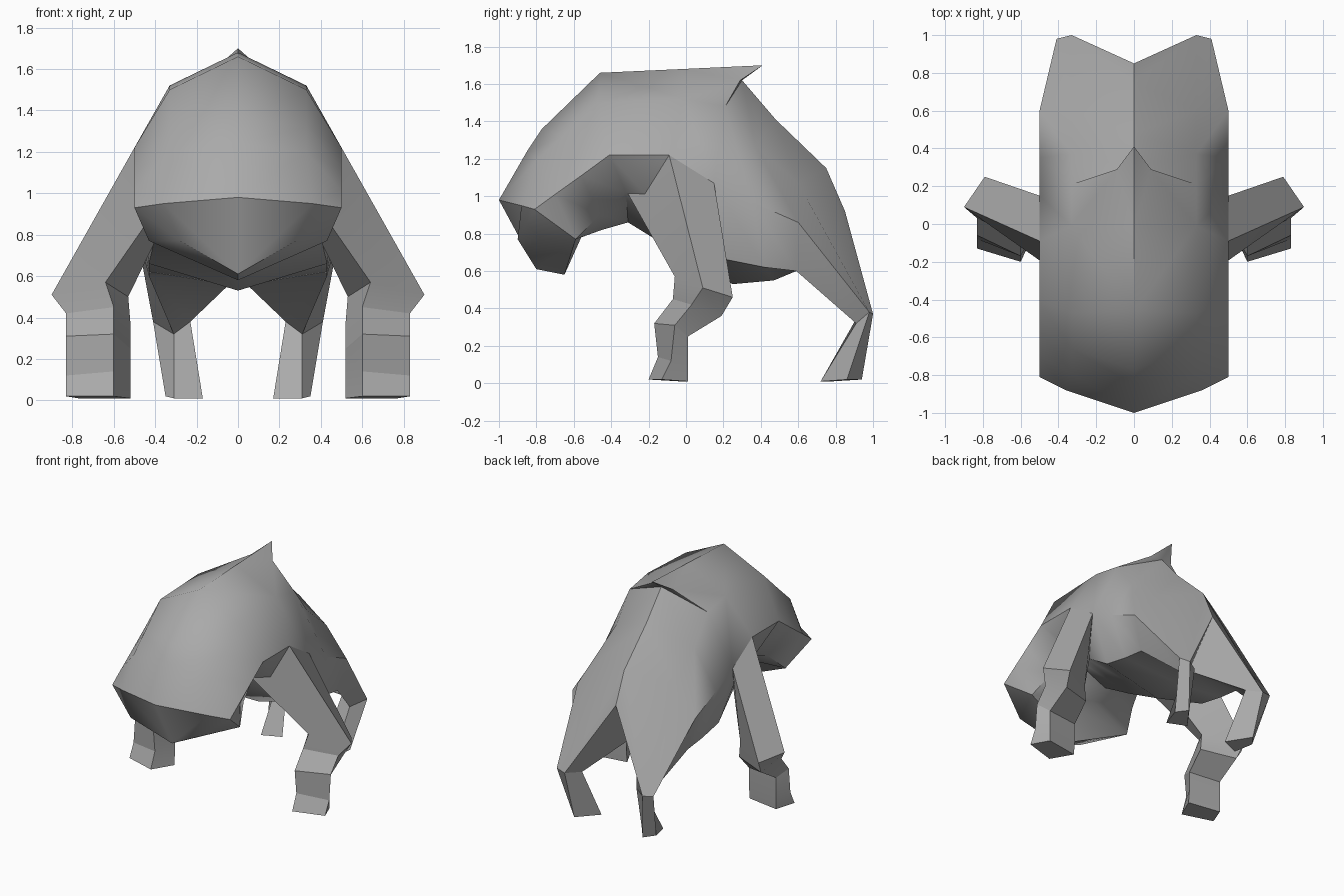
import bpy
import bmesh
import math

# Remove the default cube only
default_cube = bpy.data.objects.get("Cube")
if default_cube:
    bpy.data.objects.remove(default_cube, do_unlink=True)

# Single hide colour
hide = bpy.data.materials.new("grey_hide")
hide.use_nodes = True
grey = (0.4, 0.4, 0.4, 1)
hide.diffuse_color = grey
hide.node_tree.nodes["Principled BSDF"].inputs["Base Color"].default_value = grey


def build(name, polygons, mirrored=False, side=1, crease=45):
    """Make one object from polygons given as point loops, welding shared points."""
    bm = bmesh.new()
    for polygon in polygons:
        corners = []
        for point in polygon:
            if point not in corners:
                corners.append(point)
        if len(corners) > 2:
            bm.faces.new([bm.verts.new((side * x, y, z)) for x, y, z in corners])
    bmesh.ops.remove_doubles(bm, verts=bm.verts[:], dist=0.001)
    if mirrored:
        geometry = bm.verts[:] + bm.edges[:] + bm.faces[:]
        bmesh.ops.mirror(bm, geom=geometry, axis='X', merge_dist=0.001)
    bmesh.ops.recalc_face_normals(bm, faces=bm.faces[:])
    mesh = bpy.data.meshes.new(name)
    bm.to_mesh(mesh)
    bm.free()
    mesh.materials.append(hide)
    obj = bpy.data.objects.new(name, mesh)
    bpy.context.collection.objects.link(obj)
    bpy.ops.object.select_all(action='DESELECT')
    obj.select_set(True)
    bpy.context.view_layer.objects.active = obj
    bpy.ops.object.shade_smooth_by_angle(angle=math.radians(crease))
    return obj


def line(x, *points):
    """A lengthwise contour at a constant distance from the middle."""
    return [(x, y, z) for y, z in points]


def bridge(first, second):
    """Quads between two contours with the same number of points."""
    return [(first[i], second[i], second[i + 1], first[i + 1])
            for i in range(len(first) - 1)]


def tube(rings):
    """Closed limb skinned over a sequence of four-cornered rings."""
    faces = [rings[0], rings[-1]]
    for lower, upper in zip(rings, rings[1:]):
        faces += bridge(lower + lower[:1], upper + upper[:1])
    return faces


# Contours of half the body, from the mouth to the haunch
spine = line(0, (-.8, .61), (-1, .98), (-.85, 1.24), (-.77, 1.36), (-.46, 1.66),
             (-.02, 1.68), (.3, 1.62), (.48, 1.41), (.75, 1.15))
shoulder = line(.33, (-.9, .77), (-.88, .95), (-.79, 1.2), (-.66, 1.32), (-.47, 1.5),
                (-.01, 1.52), (.21, 1.48), (.37, 1.27), (.6, 1.07))
flank = line(.5, (-.59, .77), (-.81, .93), (-.7, 1.01), (-.56, 1.11), (-.41, 1.22),
             (-.09, 1.22), (.15, 1.07), (.35, .97), (.6, .86))
under = line(.43, (-.59, .77), (-.59, .77), (-.59, .77), (-.46, .9), (-.32, 1.02),
             (-.09, .87), (.22, .66), (.42, .62), (.59, .6))
belly = line(0, (-.65, .58), (-.65, .58), (-.56, .78), (-.45, .82), (-.31, .86),
             (-.05, .7), (.25, .53), (.47, .55), (.59, .6))
shoulder[0] = (.28, -.9, .77)
shoulder[1] = (.36, -.88, .95)
flank[0] = under[0]

# Hollow behind the head where the front legs fold in
for row, x in ((3, .37), (4, .33), (5, .38)):
    under[row] = (x, *under[row][1:])

body = []
contours = [spine, shoulder, flank, under, belly]
for first, second in zip(contours, contours[1:]):
    body += bridge(first, second)

# Mouth plane under the head
body.append((spine[0], shoulder[0], under[0], belly[0]))

# Pointed crest overhanging the back, replacing the panel behind the hump
body.pop(5)
tip = (0, .41, 1.7)
brow = (.09, .29, 1.62)
body += [
    (spine[5], tip, brow),
    (spine[5], brow, shoulder[5]),
    (tip, spine[6], brow),
    (brow, spine[6], shoulder[6]),
    (brow, shoulder[6], shoulder[5]),
]

# Haunch running from the rear of the body down to the knee
notch = (0, .85, .92)
knee_back = (.33, 1, .37)
knee_outer = (.41, .98, .38)
knee_front = (.31, .91, .32)
knee_inner = (.23, .93, .38)
body += [
    (spine[-1], notch, knee_back, shoulder[-1]),
    (shoulder[-1], knee_back, knee_outer, flank[-1]),
    (flank[-1], knee_outer, knee_front, under[-1]),
    (under[-1], knee_front, knee_inner, belly[-1]),
    (belly[-1], knee_inner, knee_back, notch),
    (knee_back, knee_outer, knee_front, knee_inner),
]
build("body", body, mirrored=True)

# Front leg rings: front inner, front outer, rear outer, rear inner corner
hip = [(.32, -.32, 1.03), (.5, -.09, 1.22), (.5, .15, 1.07), (.36, -.05, .85)]
elbow = [(.64, -.06, .57), (.9, .09, .51), (.79, .25, .46), (.53, .1, .5)]
wrist = [(.6, -.07, .45), (.83, .03, .42), (.77, .19, .36), (.52, .1, .38)]
shin = [(.6, -.17, .32), (.83, -.06, .31), (.77, .01, .25), (.52, -.02, .25)]
ankle = [(.6, -.15, .14), (.83, -.08, .12), (.77, .01, .11), (.52, -.02, .11)]
sole = [(.6, -.2, .02), (.83, -.13, .02), (.77, .01, .01), (.52, -.03, .01)]

# Rear shin rings continue from the knee to the foot
knee = [knee_inner, knee_front, knee_outer, knee_back]
hoof = [(.17, .78, .01), (.31, .72, .01), (.35, .86, .02), (.29, .94, .02)]

for label, side in (("left", 1), ("right", -1)):
    build(label + "_front_leg", tube([hip, elbow, wrist, shin, ankle, sole]),
          side=side, crease=15)
    build(label + "_rear_shin", tube([knee, hoof]), side=side, crease=15)
